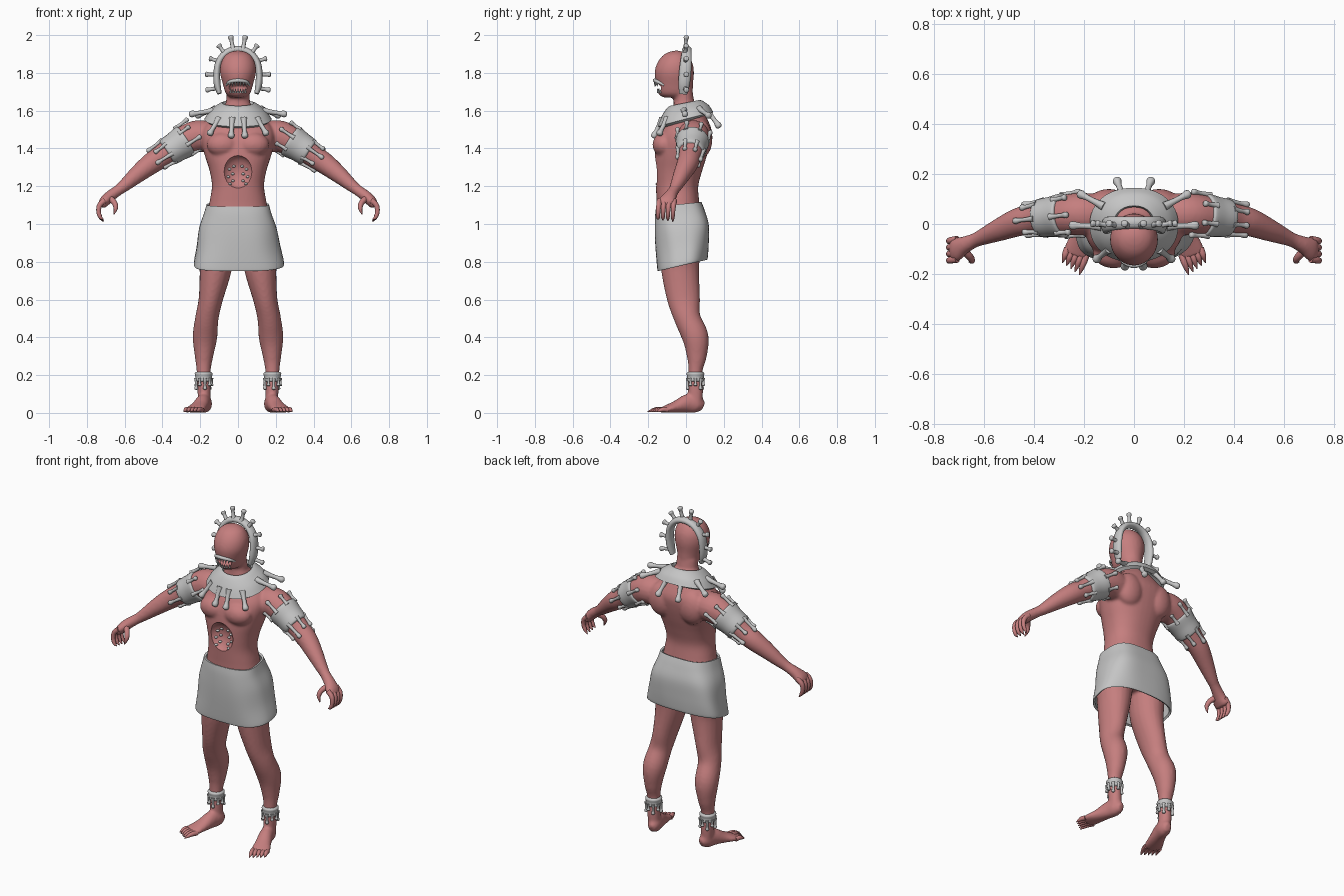
import bpy, bmesh, math
from mathutils import Vector, Matrix

if "Cube" in bpy.data.objects:
    bpy.data.objects.remove(bpy.data.objects["Cube"])


def material(name, rgb):
    m = bpy.data.materials.new(name)
    m.use_nodes = True
    m.diffuse_color = (*rgb, 1)
    m.node_tree.nodes["Principled BSDF"].inputs["Base Color"].default_value = (*rgb, 1)
    return m


SKIN = material("rose skin", (0.56, 0.21, 0.21))
BONE = material("pale grey", (0.56, 0.56, 0.56))
Y, Z = Vector((0, 1, 0)), Vector((0, 0, 1))


def spline(pts, k=5):
    """Catmull-Rom through tuples of any length."""
    out = []
    for i in range(len(pts) - 1):
        a, b, c, d = pts[max(i - 1, 0)], pts[i], pts[i + 1], pts[min(i + 2, len(pts) - 1)]
        for j in range(k):
            t = j / k
            out.append([0.5 * (2 * q + (r - p) * t + (2 * p - 5 * q + 4 * r - s) * t * t
                               + (3 * q - p - 3 * r + s) * t ** 3) for p, q, r, s in zip(a, b, c, d)])
    return out + [list(pts[-1])]


def skin_rings(bm, rings, cap=True):
    rows = [[bm.verts.new(p) for p in ring] for ring in rings]
    n = len(rows[0])
    for a, b in zip(rows, rows[1:]):
        for i in range(n):
            bm.faces.new((a[i], a[(i + 1) % n], b[(i + 1) % n], b[i]))
    if cap:
        bm.faces.new(rows[0])
        bm.faces.new(rows[-1])


def tube(bm, pts, ref=Y, n=20, k=5):
    """Points are x, y, z, radius across, optional radius along ref."""
    pts = spline([p if len(p) == 5 else (*p, p[3]) for p in pts], k)
    rings = []
    for i, p in enumerate(pts):
        t = Vector(pts[min(i + 1, len(pts) - 1)][:3]) - Vector(pts[max(i - 1, 0)][:3])
        u = t.cross(ref).normalized()
        v = u.cross(t).normalized()
        angles = [math.tau * j / n for j in range(n)]
        rings.append([Vector(p[:3]) + u * math.cos(a) * p[3] + v * math.sin(a) * p[4] for a in angles])
    skin_rings(bm, rings)


def stack(bm, rows, power=2.0, n=40, cap=True, fold=0, k=5):
    """Level rings: height, half width, front y, back y, backward rise."""
    rings = []
    for z, hw, yf, yb, rise in spline([(*r, 0)[:5] for r in rows], k):
        ring = []
        for j in range(n):
            a = math.tau * j / n
            c, s = math.cos(a), math.sin(a)
            w = 1 + fold * math.sin(5 * a + 9 * z) + fold * math.sin(3 * a - 14 * z)
            x = hw * w * math.copysign(abs(c) ** (2 / power), c)
            y = (yb - yf) / 2 * w * math.copysign(abs(s) ** (2 / power), s) + (yf + yb) / 2
            ring.append((x, y, z + rise * y))
        rings.append(ring)
    skin_rings(bm, rings, cap)


def ball(bm, centre, radii):
    bmesh.ops.create_uvsphere(bm, u_segments=24, v_segments=16, radius=1,
                              matrix=Matrix.Translation(centre) @ Matrix.Diagonal((*radii, 1)))


def prong(bm, a, b, r):
    """Knob-ended finger of bone."""
    a, b = Vector(a), Vector(b)
    ref = Y if abs((b - a).normalized().y) < 0.8 else Z
    shape = ((0, 1.5), (0.3, 1.05), (0.65, 0.95), (0.85, 1.4), (0.96, 1.15), (1, 0.3))
    tube(bm, [(*a.lerp(b, t), r * w) for t, w in shape], ref, 10, 3)


def finish(name, bm, mat):
    bmesh.ops.recalc_face_normals(bm, faces=bm.faces)
    me = bpy.data.meshes.new(name)
    bm.to_mesh(me)
    bm.free()
    ob = bpy.data.objects.new(name, me)
    bpy.context.collection.objects.link(ob)
    me.materials.append(mat)
    shade(ob)
    return ob


def shade(ob):
    bpy.ops.object.select_all(action='DESELECT')
    ob.select_set(True)
    bpy.context.view_layer.objects.active = ob
    bpy.ops.object.shade_smooth_by_angle(angle=math.radians(50))


def modify(ob, kind, **settings):
    bpy.context.view_layer.objects.active = ob
    m = ob.modifiers.new(kind.lower(), kind)
    for key, value in settings.items():
        setattr(m, key, value)
    bpy.ops.object.modifier_apply(modifier=m.name)


# Body: torso, head and limbs merged into one surface
bm = bmesh.new()
stack(bm, [(.88, .16, -.12, .09), (1.05, .16, -.15, .08), (1.12, .15, -.155, .07), (1.2, .138, -.16, .065),
           (1.28, .15, -.165, .085), (1.36, .175, -.165, .11), (1.44, .195, -.155, .13), (1.5, .19, -.13, .135),
           (1.56, .14, -.09, .11), (1.6, .09, -.07, .085), (1.64, .065, -.065, .05)], 2.3)
stack(bm, [(1.56, .075, -.06, .06), (1.64, .064, -.065, .045), (1.7, .062, -.07, .035)])
stack(bm, [(1.67, .04, -.12, .02), (1.69, .064, -.147, .035), (1.74, .08, -.157, .037), (1.8, .095, -.166, .042),
           (1.85, .091, -.153, .035), (1.89, .07, -.125, .012), (1.91, .042, -.092, -.015), (1.918, .012, -.06, -.04)])
for s in (1, -1):
    ball(bm, (s * .08, -.115, 1.42), (.085, .062, .065))
    ball(bm, (s * .1, .08, 1.45), (.085, .06, .1))
    tube(bm, [(s * .12, .035, 1.455, .08), (s * .21, .04, 1.465, .085), (s * .28, .035, 1.44, .08),
              (s * .34, .03, 1.405, .07), (s * .4, .02, 1.36, .061), (s * .46, .008, 1.32, .057),
              (s * .53, -.02, 1.265, .047), (s * .6, -.05, 1.205, .034), (s * .635, -.065, 1.178, .029),
              (s * .68, -.085, 1.145, .03, .036), (s * .71, -.1, 1.115, .028, .05),
              (s * .722, -.102, 1.09, .018, .045)])
    tube(bm, [(s * .1, -.02, .95, .09, .1), (s * .115, -.03, .85, .095, .105), (s * .12, -.03, .75, .084, .1),
              (s * .145, -.012, .6, .064, .087), (s * .165, .008, .5, .062, .07), (s * .175, .05, .4, .065, .07),
              (s * .18, .057, .3, .049, .053), (s * .182, .05, .22, .037, .037), (s * .18, .05, .12, .035, .04),
              (s * .177, .052, .04, .034, .035)])
    tube(bm, [(s * .168, .092, .033, .018, .024), (s * .173, .06, .045, .037, .045), (s * .185, .01, .05, .039, .05),
              (s * .205, -.05, .033, .045, .033), (s * .225, -.1, .021, .053, .021),
              (s * .235, -.13, .015, .044, .014)], Z)
body = finish("body", bm, SKIN)
modify(body, 'REMESH', mode='VOXEL', voxel_size=0.008)
modify(body, 'SMOOTH', factor=0.5, iterations=6)

# Open mouth and hollow belly
HOLLOW, REACH = Vector((0, -.18, 1.275)), Vector((.082, .062, .09))
for centre, radii in (((0, -.16, 1.722), (.053, .07, .027)), (HOLLOW, REACH)):
    bm = bmesh.new()
    ball(bm, centre, radii)
    cutter = finish("cutter", bm, SKIN)
    cutter.hide_render = True
    modify(body, 'BOOLEAN', operation='DIFFERENCE', object=cutter, solver='EXACT')
    bpy.data.objects.remove(cutter)
shade(body)

# Fingers and toes
for s, side in ((1, "left"), (-1, "right")):
    bm = bmesh.new()
    for i in range(4):
        y = -.062 - .026 * i
        tube(bm, [(s * .705, y, 1.125, .015), (s * .732, y - .004, 1.1, .014), (s * .738, y - .007, 1.065, .012),
                  (s * .728, y - .008, 1.035, .01), (s * .712, y - .008, 1.012 + .004 * i, .002)], Y, 10, 4)
    tube(bm, [(s * .685, -.1, 1.14, .018), (s * .656, -.13, 1.115, .015), (s * .647, -.147, 1.085, .012),
              (s * .658, -.152, 1.05, .002)], Y, 10, 4)
    finish(side + "_fingers", bm, SKIN)
    bm = bmesh.new()
    for i in range(5):
        o, reach = (i - 2) * .02, 1 - .07 * i
        bx, by = .228 + .94 * o, -.11 + .33 * o
        tube(bm, [(s * (bx + .33 * d * reach), by - .94 * d * reach, z, r)
                  for d, z, r in ((0, .016, .014), (.035, .018, .013), (.06, .013, .009), (.085, .006, .002))], Z, 10, 4)
    finish(side + "_toes", bm, SKIN)

# Lip ridge with teeth
bm = bmesh.new()
tube(bm, [(-.06, -.115, 1.735, .006), (-.045, -.148, 1.752, .009), (0, -.166, 1.76, .01),
          (.045, -.148, 1.752, .009), (.06, -.115, 1.735, .006)], Z, 10)
for i in range(-3, 4):
    x = i * .0145
    y = -.164 + 7 * x * x
    tube(bm, [(x, y, 1.756 - abs(x) * .2, .006), (x, y - .002, 1.728, .001)], Y, 8, 2)
    tube(bm, [(x * .9, y + .016, 1.694, .006), (x * .9, y + .011, 1.718, .001)], Y, 8, 2)
finish("teeth", bm, BONE)

# Studs in the belly hollow
bm = bmesh.new()
for s in (1, -1):
    for x, z in ((.022, 1.305), (.045, 1.29), (.028, 1.265), (.052, 1.25), (.027, 1.228), (.042, 1.212)):
        y = HOLLOW.y + REACH.y * math.sqrt(1 - (x / REACH.x) ** 2 - ((z - HOLLOW.z) / REACH.z) ** 2)
        ball(bm, (s * x, y, z), (.009, .012, .007))
finish("belly_studs", bm, BONE)

# Skirt
bm = bmesh.new()
stack(bm, [(1.108, .165, -.158, .082, .1), (1.06, .178, -.163, .1, .1), (.98, .205, -.163, .122, .12),
           (.88, .222, -.158, .122, .18), (.8, .238, -.153, .115, .23), (.785, .236, -.15, .11, .23)],
      2.8, 64, False, .012)
skirt = finish("skirt", bm, BONE)
modify(skirt, 'SOLIDIFY', thickness=0.012, offset=-1)
shade(skirt)

# Collar with knobbed prongs
bm = bmesh.new()
stack(bm, [(1.632, .078, -.078, .07, .2), (1.622, .1, -.095, .088, .2), (1.59, .14, -.122, .115, .25),
           (1.55, .168, -.142, .135, .27)], 2.2, 48, False)
collar = finish("collar", bm, BONE)
modify(collar, 'SOLIDIFY', thickness=0.022, offset=0)
shade(collar)
bm = bmesh.new()
for s in (1, -1):
    for a, b in (((.03, -.125, 1.56), (.037, -.175, 1.455)), ((.1, -.1, 1.56), (.155, -.145, 1.47)),
                 ((.13, -.01, 1.6), (.26, -.005, 1.58)), ((.12, .07, 1.61), (.225, .125, 1.57)),
                 ((.045, .11, 1.605), (.07, .18, 1.51))):
        prong(bm, (s * a[0], *a[1:]), (s * b[0], *b[1:]), .0125)
finish("collar_prongs", bm, BONE)

# Headdress arch with knobbed rays
bm = bmesh.new()
half = [(.098, -.015, 1.69, .012, .022), (.11, -.01, 1.74, .018, .03), (.112, -.005, 1.8, .018, .032),
        (.1, 0, 1.86, .018, .03), (.06, .004, 1.908, .018, .026)]
tube(bm, half + [(0, .006, 1.925, .018, .024)] + [(-p[0], *p[1:]) for p in reversed(half)], Y, 16)
for s in (1, -1):
    for a, b in (((.105, 1.72), (.172, 1.708)), ((.11, 1.79), (.174, 1.792)), ((.1, 1.86), (.153, 1.878)),
                 ((.068, 1.9), (.105, 1.95)), ((.025, 1.92), (.04, 1.998))):
        prong(bm, (s * a[0], -.005, a[1]), (s * b[0], .003, b[1]), .0105)
finish("headdress", bm, BONE)

# Arm and ankle bands with drips
for s, side in ((1, "left"), (-1, "right")):
    bm = bmesh.new()
    start, end = Vector((s * .275, .035, 1.443)), Vector((s * .378, .023, 1.376))
    tube(bm, [(*start, .082), (*start.lerp(end, .08), .089), (*start.lerp(end, .5), .081),
              (*end.lerp(start, .08), .076), (*end, .066)], Y, 28)
    d = (end - start).normalized()
    u = d.cross(Y).normalized()
    v = u.cross(d)
    for i in range(7):
        a = math.tau * i / 7 + .5
        out = u * math.cos(a) + v * math.sin(a)
        long = .085 if i % 2 else .06
        prong(bm, end - d * .02 + out * .07, end + d * long + out * .062, .009)
        prong(bm, start + d * .02 + out * .084, start - d * long * .85 + out * .09, .009)
    finish(side + "_arm_band", bm, BONE)
    bm = bmesh.new()
    tube(bm, [(s * .182, .05, z, r) for z, r in ((.165, .038), (.172, .045), (.19, .044), (.208, .047), (.217, .04))], Y, 28)
    for i in range(9):
        a = math.tau * i / 9
        x, y = s * .182 + .042 * math.cos(a), .05 + .042 * math.sin(a)
        prong(bm, (x, y, .185), (x, y, .122 if i % 2 else .142), .007)
    finish(side + "_ankle_band", bm, BONE)
